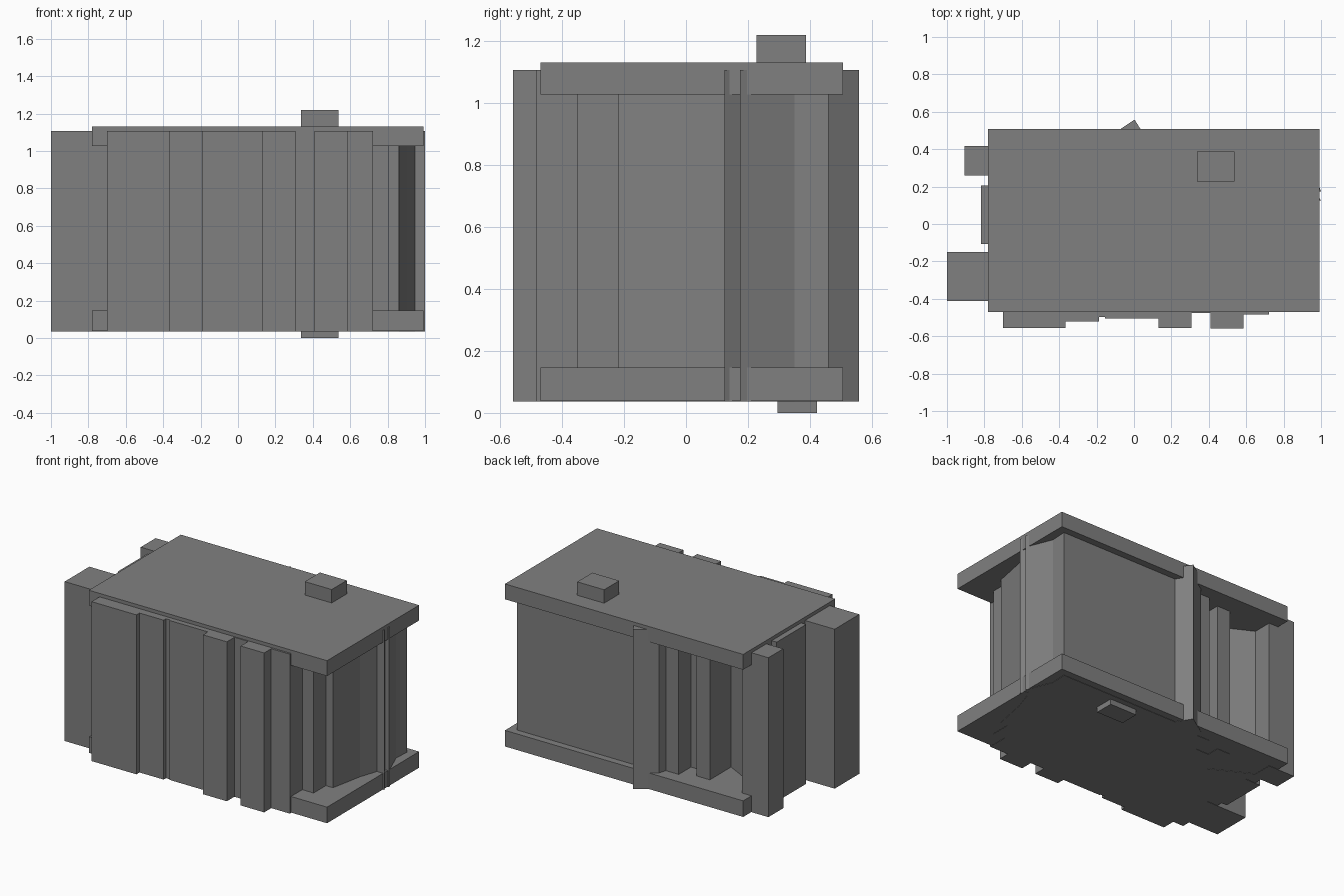
import bpy, bmesh

if "Cube" in bpy.data.objects:
    bpy.data.objects.remove(bpy.data.objects["Cube"])

# Dark grey used by every part
dark = bpy.data.materials.new("dark_grey")
dark.diffuse_color = (.216, .216, .216, 1)
dark.use_nodes = True
dark.node_tree.nodes["Principled BSDF"].inputs["Base Color"].default_value = dark.diffuse_color


def prism(name, outline, z0, z1):
    """Extrude a closed xy outline (counter-clockwise) from z0 to z1."""
    bm = bmesh.new()
    base = bm.faces.new([bm.verts.new((x, y, z0)) for x, y in outline])
    ext = bmesh.ops.extrude_face_region(bm, geom=[base], use_keep_orig=True)
    top = [v for v in ext["geom"] if isinstance(v, bmesh.types.BMVert)]
    bmesh.ops.translate(bm, verts=top, vec=(0, 0, z1 - z0))
    bmesh.ops.recalc_face_normals(bm, faces=bm.faces)
    mesh = bpy.data.meshes.new(name)
    bm.to_mesh(mesh)
    bm.free()
    mesh.materials.append(dark)
    obj = bpy.data.objects.new(name, mesh)
    bpy.context.collection.objects.link(obj)
    return obj


def box(name, x0, x1, y0, y1, z0, z1):
    return prism(name, [(x0, y0), (x1, y0), (x1, y1), (x0, y1)], z0, z1)


# Stepped front: (x start, x end, depth) for each rib
front = []
for a, b, y in [(-.70, -.367, -.555), (-.367, -.187, -.522), (-.187, -.155, -.497),
                (-.155, .13, -.505), (.13, .307, -.557), (.307, .41, -.477),
                (.41, .585, -.558), (.585, .723, -.483)]:
    front += [(a, y), (b, y)]

# Right side: recessed steps, then slanted faces forming two thin ridges
right = [(.723, -.35), (.807, -.35), (.807, -.22), (.86, -.22), (.905, .005),
         (.945, .125), (1.0, .125), (.97, .175), (1.0, .175), (.93, .35),
         (.935, .46)]

# Back: flat panel, pointed ridge, then recessed ribs
back = [(.065, .46), (.003, .558), (-.13, .47), (-.145, .42), (-.24, .42),
        (-.24, .29), (-.34, .29), (-.34, .375), (-.44, .375), (-.44, .15),
        (-.71, .29), (-.71, .418)]

# Left side: three blocks separated by narrow gaps
left = [(-.905, .418), (-.905, .26), (-.70, .26), (-.70, .205), (-.818, .205),
        (-.818, -.108), (-.70, -.108), (-.70, -.15), (-1.0, -.15), (-1.0, -.412),
        (-.70, -.412)]

prism("ribbed_body", front + right + back + left, .036, 1.107)

# Cover slabs above and below the body
for name, z0, z1 in [("bottom_slab", .038, .146), ("top_slab", 1.027, 1.13)]:
    box(name, -.78, .991, -.47, .507, z0, z1)

# Small blocks on the top and underside
box("top_block", .337, .537, .228, .388, 1.12, 1.22)
box("bottom_block", .337, .537, .295, .422, 0, .05)
